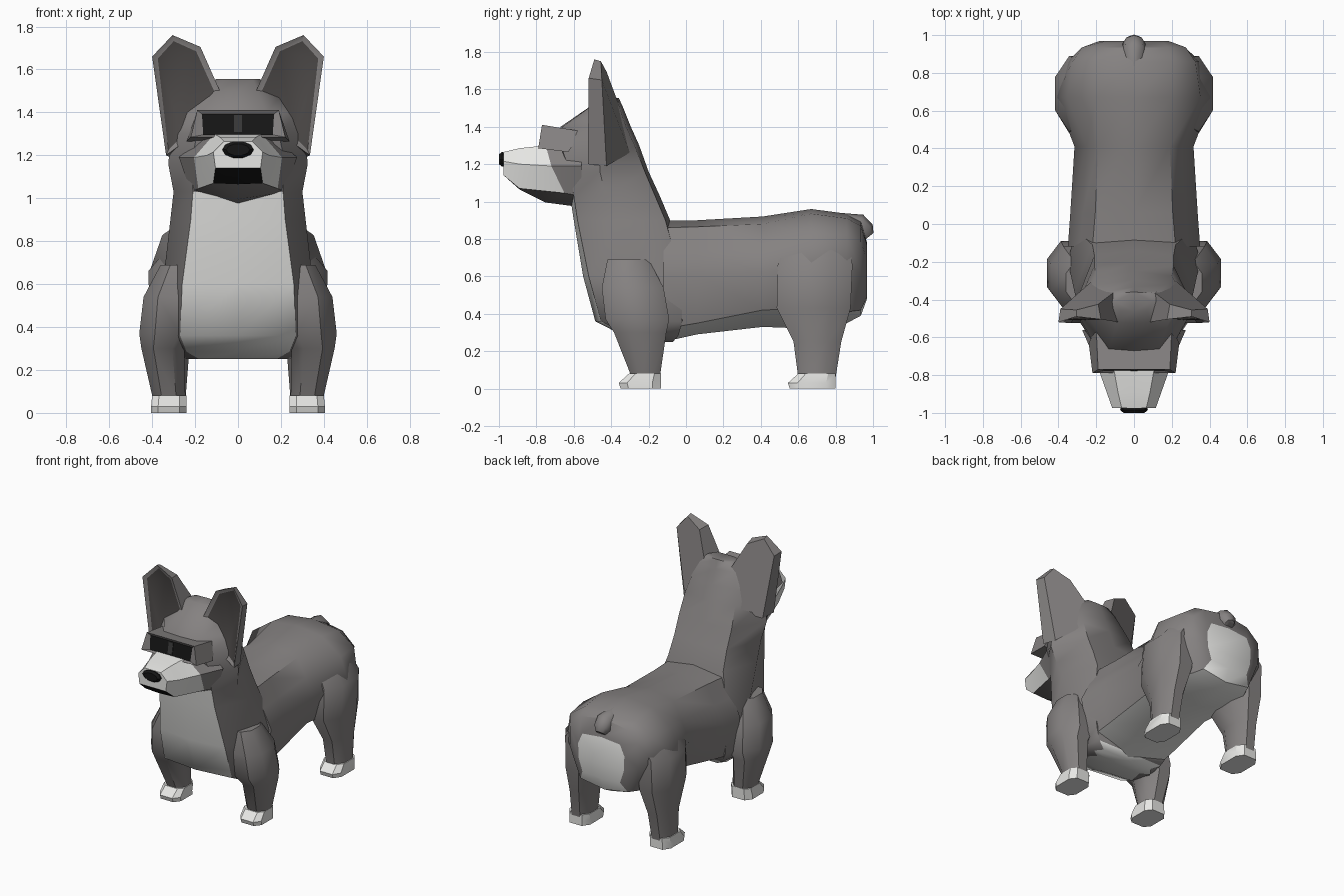
import bpy, bmesh, math

if "Cube" in bpy.data.objects:
    bpy.data.objects.remove(bpy.data.objects["Cube"])

def mat(name, r, g, b):
    m = bpy.data.materials.new(name)
    m.diffuse_color = (r, g, b, 1)
    m.use_nodes = True
    m.node_tree.nodes["Principled BSDF"].inputs["Base Color"].default_value = m.diffuse_color
    return m

FUR = mat("grey fur", .235, .222, .22)
WHITE = mat("white fur", .80, .80, .78)
BLACK = mat("black", .008, .008, .008)
EAR = mat("inner ear", .07, .064, .062)
BRIDGE = mat("lens bridge", .04, .04, .04)

def finish(name, bm, mats, rule=None, mirror=False, angle=35):
    bmesh.ops.recalc_face_normals(bm, faces=bm.faces)
    bm.normal_update()
    if rule:
        for f in bm.faces:
            f.material_index = rule(f.calc_center_median(), f.normal)
    me = bpy.data.meshes.new(name)
    for f in bm.faces:
        f.smooth = True
    bm.to_mesh(me)
    bm.free()
    me.set_sharp_from_angle(angle=math.radians(angle))
    for m in mats:
        me.materials.append(m)
    ob = bpy.data.objects.new(name, me)
    bpy.context.collection.objects.link(ob)
    if mirror:
        ob.modifiers.new("mirror", 'MIRROR')
    return ob

def loft(rings):
    """Skin a list of closed rings and cap both ends."""
    bm = bmesh.new()
    vs = [[bm.verts.new(p) for p in r] for r in rings]
    n = len(rings[0])
    for a, b in zip(vs, vs[1:]):
        for i in range(n):
            j = (i + 1) % n
            bm.faces.new((a[i], a[j], b[j], b[i]))
    bm.faces.new(vs[0])
    bm.faces.new(vs[-1])
    bmesh.ops.recalc_face_normals(bm, faces=bm.faces)
    return bm

def whole(half):
    """Complete a half ring whose first and last points lie on x = 0."""
    return half + [(-x, y, z) for x, y, z in reversed(half[1:-1])]

def box_ring(z, x0, x1, y0, y1, c=.28):
    """Box section with cut corners."""
    cx, cy = (x1 - x0) * c, (y1 - y0) * c
    return [(x0 + cx, y0, z), (x1 - cx, y0, z), (x1, y0 + cy, z), (x1, y1 - cy, z),
            (x1 - cx, y1, z), (x0 + cx, y1, z), (x0, y1 - cy, z), (x0, y0 + cy, z)]

# Torso: y, top, back edge, side, lower edge (x, z), bottom, hip bulge
body = [(-.12, .90, .22, .86, .35, .60, .29, .32, .25, 0),
        (.06, .90, .205, .865, .337, .61, .28, .35, .29, 0),
        (.41, .92, .19, .88, .315, .62, .26, .42, .33, 0),
        (.67, .96, .20, .935, .415, .65, .30, .43, .32, .045),
        (.86, .935, .20, .91, .35, .65, .22, .41, .35, .05),
        (.935, .90, .18, .87, .27, .62, .19, .42, .39, .05),
        (.968, .78, .15, .765, .18, .58, .15, .49, .48, .02)]
rings = [whole([(0, y, t), (a, y, b), ((a + c) / 2 + k, y, (b + d) / 2 + k * .8),
                (c, y, d), (e, y, f), (0, y, g)]) for y, t, a, b, c, d, e, f, g, k in body]
finish("torso", loft(rings), [FUR, WHITE],
       lambda c, n: int(abs(c.x) < .19 and (n.z < -.5 or (c.y > .86 and c.z < .7))), angle=42)

# Chest, neck and skull: z, front y, bib edge, side, back edge (x, y), back y
neck = [(.25, -.16, .18, -.16, .24, -.12, .20, -.07, -.07),
        (.285, -.34, .24, -.31, .29, -.20, .26, -.04, -.04),
        (.36, -.485, .27, -.455, .34, -.20, .30, -.02, -.02),
        (.60, -.55, .26, -.52, .35, -.20, .31, -.03, -.02),
        (.90, -.60, .22, -.58, .315, -.36, .22, -.11, -.085),
        (1.03, -.62, .21, -.60, .30, -.43, .21, -.165, -.14),
        (1.16, -.64, .22, -.62, .325, -.46, .21, -.22, -.20),
        (1.30, -.69, .19, -.67, .31, -.455, .20, -.275, -.25),
        (1.40, -.67, .13, -.66, .28, -.44, .18, -.32, -.295),
        (1.50, -.525, .09, -.52, .22, -.43, .14, -.355, -.335),
        (1.555, -.46, .07, -.46, .10, -.41, .085, -.365, -.36)]
rings = [whole([(0, f, z), (a, b, z), (c, d, z), (e, g, z), (0, h, z)])
         for z, f, a, b, c, d, e, g, h in neck]
finish("chest_and_head", loft(rings), [FUR, WHITE],
       lambda c, n: int(c.z < 1.0 and abs(c.x) < .16 and (c.y < -.2 or n.z < -.5)), angle=52)

# Muzzle: y, top half width, top z, side (x, z), lower edge (x, z), keel z, lower setback
muz = [(-.56, .13, 1.33, .275, 1.19, .22, 1.03, .97, 0),
       (-.75, .11, 1.30, .205, 1.19, .185, 1.045, .995, .10),
       (-.89, .085, 1.285, .145, 1.20, .115, 1.07, 1.065, 0),
       (-.975, .065, 1.265, .115, 1.215, .105, 1.14, 1.14, 0)]
rings = [whole([(0, y, t), (w, y, t), (a, y + s * .3, b), (c, y + s, d), (0, y, k)])
         for y, w, t, a, b, c, d, k, s in muz]

def muzzle_rule(c, n):
    if n.z < -.5 and c.z < 1.13:
        return 2 if c.y < -.88 else 0
    return 1 if c.y < -.7 else 0
finish("muzzle", loft(rings), [FUR, WHITE, BLACK], muzzle_rule)

# Nose
def oval(y, rx, rz, z=1.226, n=10):
    return [(rx * math.cos(2 * math.pi * i / n), y, z + rz * math.sin(2 * math.pi * i / n))
            for i in range(n)]
finish("nose", loft([oval(-.95, .07, .037), oval(-.985, .073, .04), oval(-1.0, .055, .028)]), [BLACK])

# Ears: wedge with a recessed dark inner face; outline x, z, front y, back x, back y
ear = [(.08, 1.49, -.52, .085, -.345), (.175, 1.705, -.505, .19, -.425),
       (.305, 1.76, -.49, .305, -.455), (.40, 1.66, -.52, .39, -.45),
       (.335, 1.20, -.525, .315, -.425), (.24, 1.27, -.525, .22, -.30)]
bm = loft([[(x, f, z) for x, z, f, bx, b in ear], [(bx, b, z - .01) for x, z, f, bx, b in ear]])
face = min(bm.faces, key=lambda f: f.calc_center_median().y)
bmesh.ops.inset_region(bm, faces=[face], thickness=.028, depth=-.015)
face.material_index = 1
finish("ears", bm, [FUR, EAR], mirror=True)

# Sunglasses: wrap frame, recessed lens and bridge
rings = [[(.19, -.77, 1.41), (.22, -.79, 1.285), (-.22, -.79, 1.285), (-.19, -.77, 1.41)],
         [(.20, -.555, 1.375), (.24, -.63, 1.265), (-.24, -.63, 1.265), (-.20, -.555, 1.375)]]
bm = loft(rings)
face = min(bm.faces, key=lambda f: f.calc_center_median().y)
bmesh.ops.inset_region(bm, faces=[face], thickness=.02, depth=-.012)
face.material_index = 1
for v in face.verts:
    v.co.x = math.copysign(.168 if v.co.z > 1.35 else .162, v.co.x)
finish("sunglasses", bm, [FUR, BLACK], angle=20)
bm = loft([[(s * .018, y - (1.35 - z) * .17, z) for s, z in ((1, 1.308), (1, 1.388), (-1, 1.388), (-1, 1.308))]
           for y in (-.772, -.765)])
finish("lens_bridge", bm, [BRIDGE])

# Legs: z, x range, y range
front_leg = [(.06, .245, .395, -.29, -.14), (.30, .25, .45, -.385, -.105),
             (.37, .20, .46, -.43, -.09), (.54, .20, .44, -.45, -.12), (.69, .20, .36, -.42, -.20)]
hind_leg = [(.06, .245, .395, .60, .80), (.25, .23, .395, .575, .83), (.43, .18, .41, .485, .88),
            (.66, .15, .418, .49, .89), (.80, .13, .30, .54, .87)]
for name, spec in (("front_legs", front_leg), ("hind_legs", hind_leg)):
    finish(name, loft([box_ring(*r) for r in spec]), [FUR], mirror=True, angle=46)

# Paws
for name, y0, y1 in (("front_paws", -.36, -.135), ("hind_paws", .545, .80)):
    rings = [box_ring(0, .24, .405, y0 + .01, y1, .2), box_ring(.03, .24, .405, y0, y1, .2),
             box_ring(.08, .24, .40, y0 + .055, y1, .2)]
    finish(name, loft(rings), [WHITE], mirror=True)

# Stub tail
def tail_ring(y, z, r, tilt, n=8):
    return [(r * math.cos(2 * math.pi * i / n),
             y + r * math.sin(2 * math.pi * i / n) * math.sin(tilt),
             z + r * math.sin(2 * math.pi * i / n) * math.cos(tilt)) for i in range(n)]
finish("tail", loft([tail_ring(.82, .89, .05, .2), tail_ring(.915, .87, .068, .5),
                     tail_ring(.955, .835, .06, .8), tail_ring(.975, .81, .035, .9)]), [FUR], angle=50)
